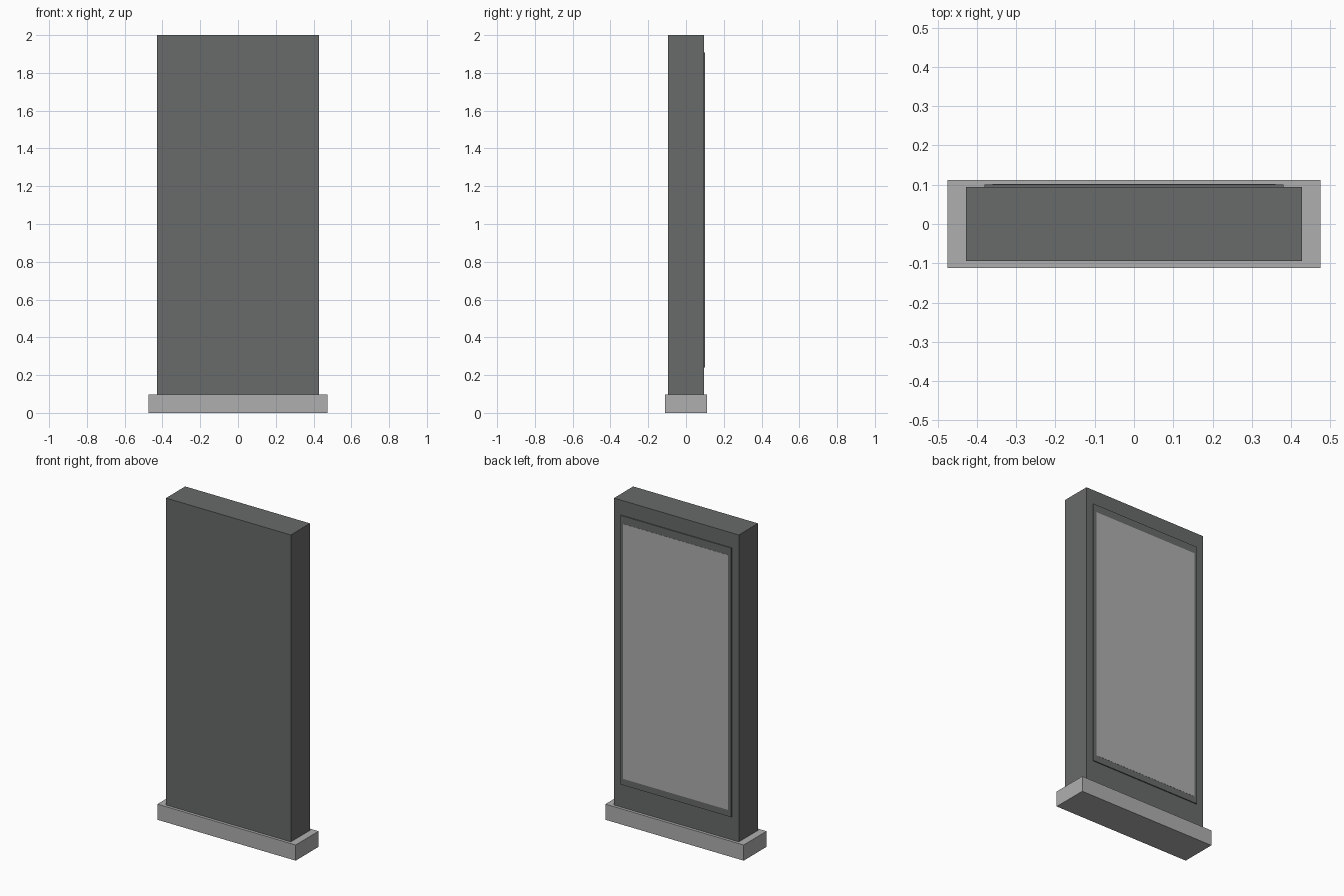
import bpy
import bmesh

cube = bpy.data.objects.get("Cube")
if cube:
    bpy.data.objects.remove(cube, do_unlink=True)


def material(name, color):
    mat = bpy.data.materials.new(name)
    mat.use_nodes = True
    mat.diffuse_color = color
    mat.node_tree.nodes["Principled BSDF"].inputs["Base Color"].default_value = color
    return mat


dark = material("dark grey", (0.14, 0.147, 0.144, 1))
light = material("light grey", (0.43, 0.43, 0.43, 1))


def box(name, half_x, y0, y1, z0, z1, mat):
    """Flat-sided box centred on x = 0."""
    bm = bmesh.new()
    bmesh.ops.create_cube(bm, size=1)
    for v in bm.verts:
        v.co.x *= 2 * half_x
        v.co.y = y1 if v.co.y > 0 else y0
        v.co.z = z1 if v.co.z > 0 else z0
    mesh = bpy.data.meshes.new(name)
    bm.to_mesh(mesh)
    bm.free()
    mesh.materials.append(mat)
    obj = bpy.data.objects.new(name, mesh)
    bpy.context.collection.objects.link(obj)
    return obj


# Plinth and upright slab
box("base", 0.474, -0.112, 0.112, 0.0, 0.097, light)
box("body", 0.428, -0.094, 0.094, 0.097, 2.0, dark)

# Raised bezel on the back with the display plate on it
box("screen_frame", 0.38, 0.094, 0.1005, 0.24, 1.908, dark)
box("screen", 0.36, 0.1005, 0.1015, 0.28, 1.86, light)
